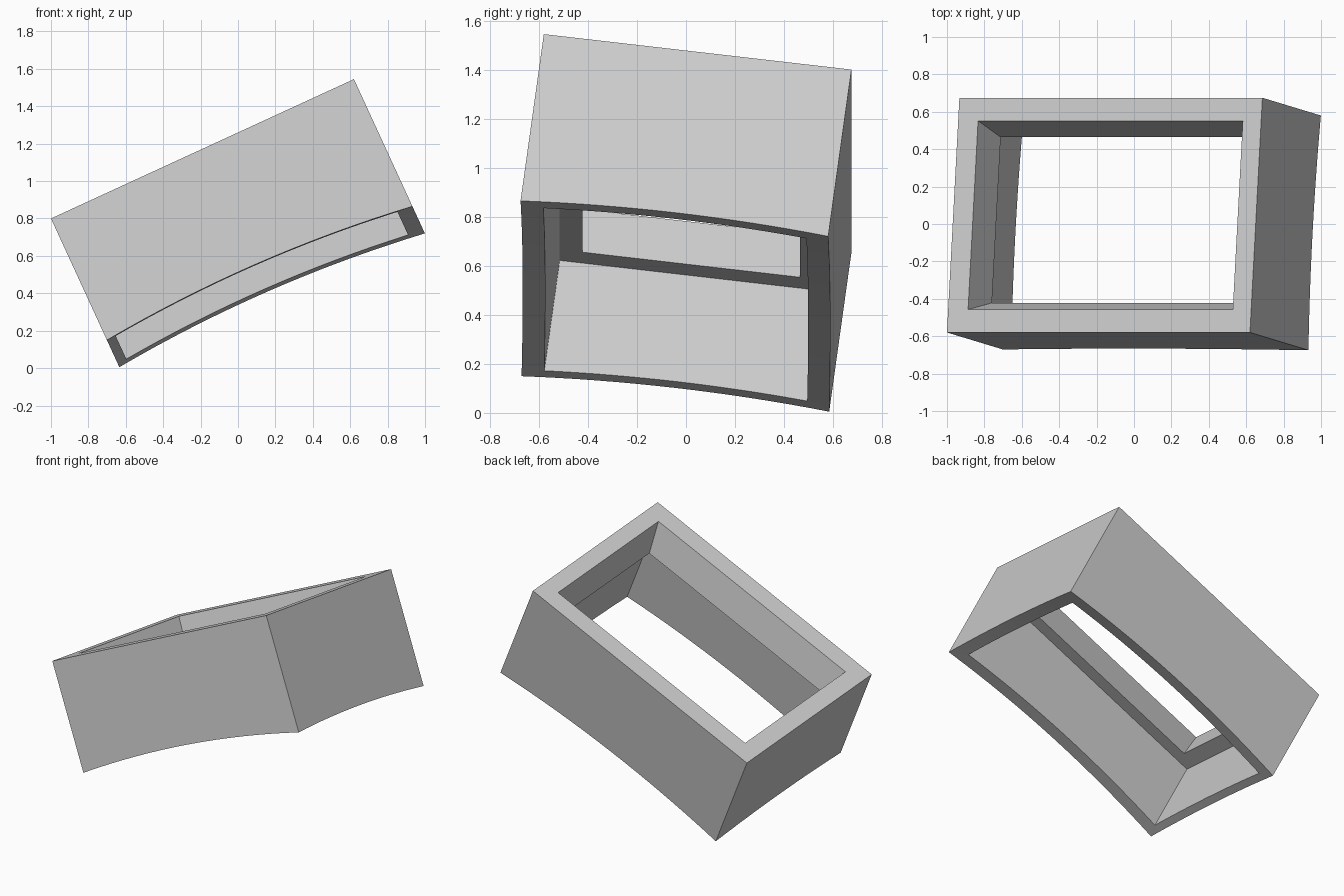
import bpy
import bmesh
import math
from mathutils import Matrix, Vector

cube = bpy.data.objects.get("Cube")
if cube:
    bpy.data.objects.remove(cube, do_unlink=True)

LENGTH, WIDTH = 1.783, 1.265   # outer size of the frame
LEDGE = -0.21                  # depth of the inner ledge below the top
RADIUS = 7.5                   # radius of the curved underside
SEGMENTS = 16                  # divisions along each side


def underside(x, y):
    """Height of the curved underside, slightly deeper at the right end."""
    half_l, half_w = LENGTH / 2, WIDTH / 2
    sag = (half_l ** 2 + half_w ** 2 - x * x - y * y) / (2 * RADIUS)
    return -0.738 - 0.0165 * x / half_l + sag


def level(height):
    return lambda x, y: height


def ring(bm, left, right, side, height):
    """Rectangular loop inset from the outer walls."""
    x0, x1 = -LENGTH / 2 + left, LENGTH / 2 - right
    y0, y1 = -WIDTH / 2 + side, WIDTH / 2 - side
    corners = [Vector(c) for c in ((x0, y0), (x1, y0), (x1, y1), (x0, y1))]
    verts = []
    for i, a in enumerate(corners):
        b = corners[(i + 1) % 4]
        for k in range(SEGMENTS):
            p = a.lerp(b, k / SEGMENTS)
            verts.append(bm.verts.new((p.x, p.y, height(p.x, p.y))))
    return verts


# Cross-section loops: outer wall, top rim, funnel, ledge, cavity, lower rim
bm = bmesh.new()
loops = [
    ring(bm, 0, 0, 0, underside),
    ring(bm, 0, 0, 0, level(0)),
    ring(bm, 0.117, 0.108, 0.124, level(0)),
    ring(bm, 0.158, 0.158, 0.186, level(LEDGE)),
    ring(bm, 0.052, 0.085, 0.092, level(LEDGE)),
    ring(bm, 0.052, 0.085, 0.092, underside),
]
for i, lower in enumerate(loops):
    upper = loops[(i + 1) % len(loops)]
    for k in range(len(lower)):
        n = (k + 1) % len(lower)
        bm.faces.new((lower[k], lower[n], upper[n], upper[k]))
bmesh.ops.recalc_face_normals(bm, faces=bm.faces)

mesh = bpy.data.meshes.new("frame")
bm.to_mesh(mesh)
bm.free()
frame = bpy.data.objects.new("frame", mesh)
bpy.context.collection.objects.link(frame)

# Tilt the frame into its resting pose
along = Vector((0.909, 0, 0.418)).normalized()
up = along.cross(Vector((0.051, 0.992, -0.115))).normalized()
across = up.cross(along)
pose = Matrix((along, across, up)).transposed().to_4x4()
corner = Vector((-1, -0.58, 0.80))
pose.translation = corner + along * LENGTH / 2 + across * WIDTH / 2
mesh.transform(pose)

# Plain grey material
grey = bpy.data.materials.new("light grey")
grey.use_nodes = True
color = (0.6, 0.6, 0.6, 1)
grey.diffuse_color = color
grey.node_tree.nodes["Principled BSDF"].inputs["Base Color"].default_value = color
mesh.materials.append(grey)

# Smooth underside with crisp edges
bpy.ops.object.select_all(action="DESELECT")
frame.select_set(True)
bpy.context.view_layer.objects.active = frame
bpy.ops.object.shade_smooth_by_angle(angle=math.radians(12))
